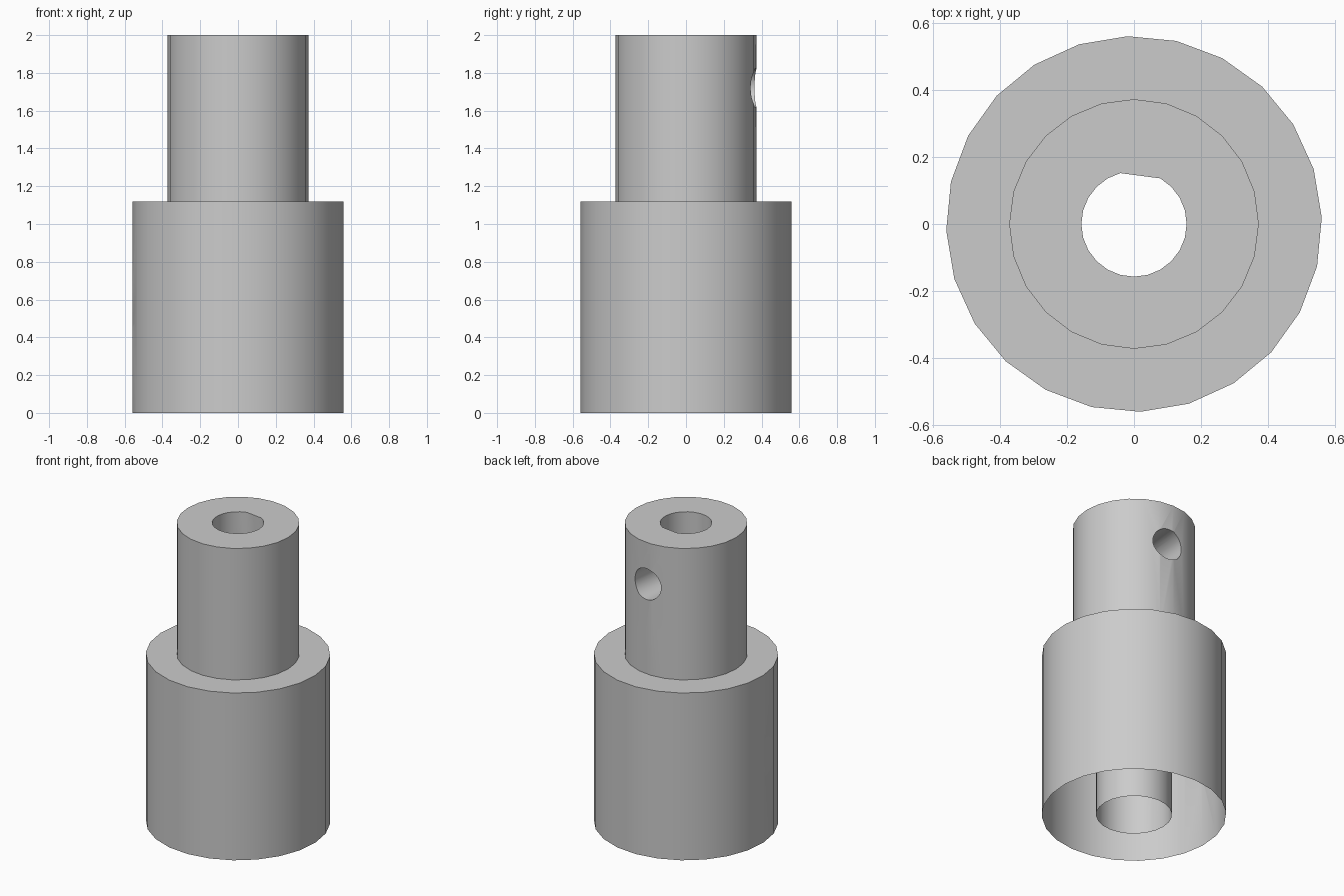
import bpy, bmesh
from math import radians, cos, sin
from mathutils import Matrix

if "Cube" in bpy.data.objects:
    bpy.data.objects.remove(bpy.data.objects["Cube"], do_unlink=True)

SIDES = 24
STEP_Z, TOP_Z = 1.12, 2.0

steel = bpy.data.materials.new("plain grey metal")
steel.use_nodes = True
grey = (0.6, 0.6, 0.6, 1)
steel.diffuse_color = grey
steel.node_tree.nodes["Principled BSDF"].inputs["Base Color"].default_value = grey


def prism(name, radius, z0, z1, turn=0, skip=(), sides=SIDES, matrix=None):
    """Upright prism; corners listed in skip are left out to make a flat."""
    bm = bmesh.new()
    angles = [radians(turn + 360 * i / sides) for i in range(sides) if i not in skip]
    ring = [bm.verts.new((radius * cos(a), radius * sin(a), z0)) for a in angles]
    base = bm.faces.new(ring)
    out = bmesh.ops.extrude_face_region(bm, geom=[base])
    top = [v for v in out["geom"] if isinstance(v, bmesh.types.BMVert)]
    bmesh.ops.translate(bm, verts=top, vec=(0, 0, z1 - z0))
    if matrix:
        bm.transform(matrix)
    bmesh.ops.recalc_face_normals(bm, faces=bm.faces)
    mesh = bpy.data.meshes.new(name)
    bm.to_mesh(mesh)
    bm.free()
    mesh.materials.append(steel)
    obj = bpy.data.objects.new(name, mesh)
    bpy.context.collection.objects.link(obj)
    return obj


def screw_hole(name, azimuth, z):
    """Radial cutter running from the centre line out through the wall."""
    aim = (Matrix.Translation((0, 0, z)) @ Matrix.Rotation(radians(azimuth), 4, "Z")
           @ Matrix.Rotation(radians(90), 4, "Y"))
    return prism(name, 0.104, 0, 0.8, sides=32, matrix=aim)


# Stepped body, wide shaft bore, flatted shaft bore and two set screw holes
body = prism("coupling_body", 0.56, 0, STEP_Z, turn=2)
parts = [
    (prism("neck", 0.372, STEP_Z - 0.1, TOP_Z), "UNION"),
    (prism("wide_bore", 0.23, -0.1, STEP_Z - 0.02), "DIFFERENCE"),
    (prism("flatted_bore", 0.157, 0.9, TOP_Z + 0.1, skip=(5, 6)), "DIFFERENCE"),
    (screw_hole("upper_screw_hole", 84.5, 1.72), "DIFFERENCE"),
    (screw_hole("lower_screw_hole", 185.5, 0.56), "DIFFERENCE"),
]
for part, operation in parts:
    mod = body.modifiers.new(part.name, "BOOLEAN")
    mod.operation, mod.object, mod.solver = operation, part, "EXACT"

bpy.context.view_layer.update()
graph = bpy.context.evaluated_depsgraph_get()
result = bpy.data.meshes.new_from_object(body.evaluated_get(graph))
body.modifiers.clear()
body.data = result
for part, _ in parts:
    bpy.data.objects.remove(part, do_unlink=True)

# Open underside between the outer skin and the wide bore
bm = bmesh.new()
bm.from_mesh(result)
under = [f for f in bm.faces if all(abs(v.co.z) < 1e-4 for v in f.verts)]
bmesh.ops.delete(bm, geom=under, context="FACES")
bm.to_mesh(result)
bm.free()

bpy.ops.object.select_all(action="DESELECT")
body.select_set(True)
bpy.context.view_layer.objects.active = body
bpy.ops.object.shade_smooth_by_angle(angle=radians(30))
